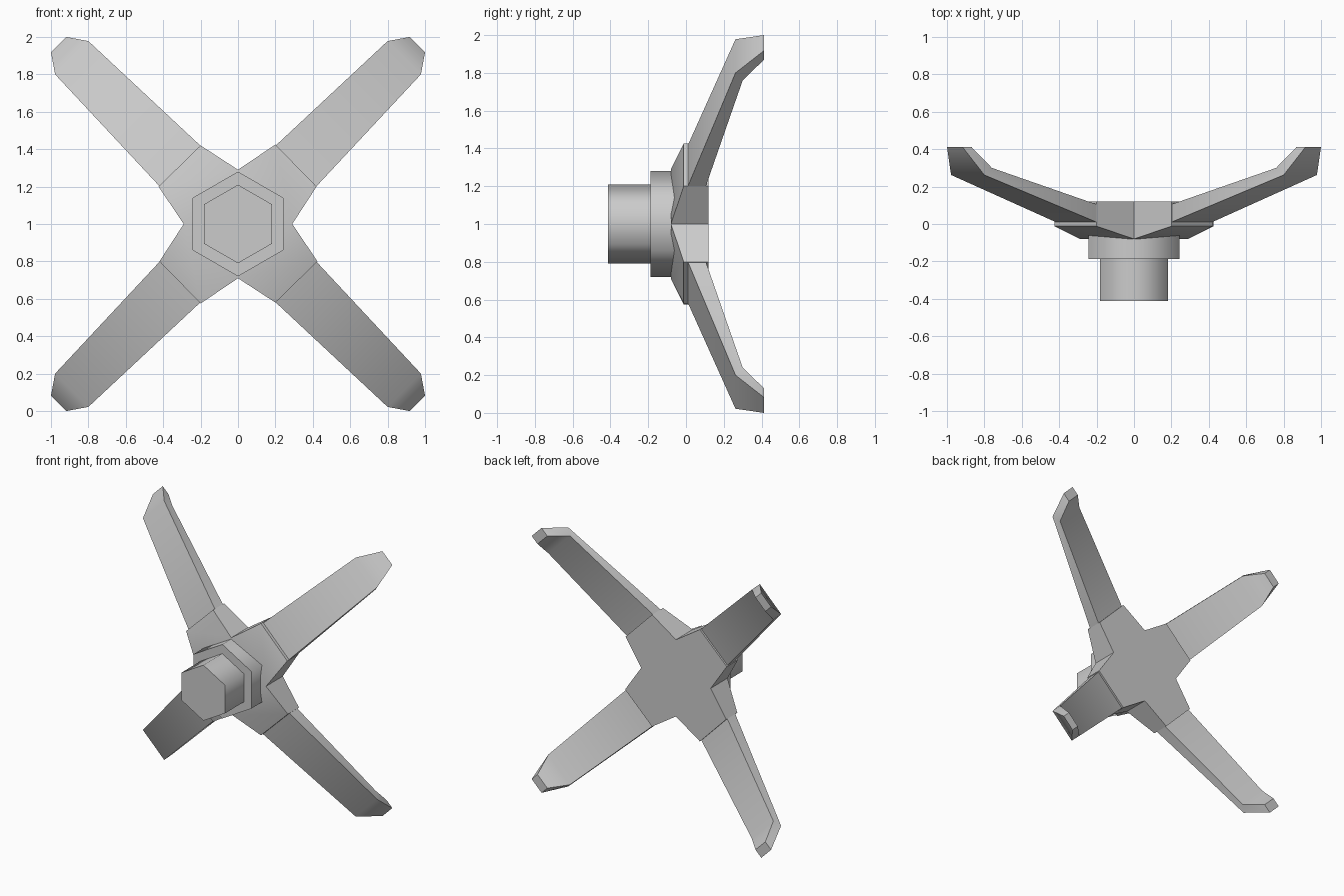
import bpy, bmesh, math
from mathutils import Vector

if "Cube" in bpy.data.objects:
    bpy.data.objects.remove(bpy.data.objects["Cube"])

CZ = 1.0   # height of the hub axis


def make(name, verts, faces, angle, mirror=False):
    bm = bmesh.new()
    vs = [bm.verts.new(Vector(v)) for v in verts]
    for f in faces:
        bm.faces.new([vs[i] for i in f])
    bmesh.ops.recalc_face_normals(bm, faces=bm.faces)
    me = bpy.data.meshes.new(name)
    bm.to_mesh(me)
    bm.free()
    ob = bpy.data.objects.new(name, me)
    bpy.context.collection.objects.link(ob)
    ob.location.z = CZ
    bpy.ops.object.select_all(action='DESELECT')
    ob.select_set(True)
    bpy.context.view_layer.objects.active = ob
    bpy.ops.object.shade_smooth_by_angle(angle=math.radians(angle))
    if mirror:
        m = ob.modifiers.new("mirror", 'MIRROR')
        m.use_axis = (True, False, True)
        m.use_mirror_merge = False
    return ob


def hex_prism(name, r, y0, y1):
    ring = [(r * math.sin(i * math.pi / 3), r * math.cos(i * math.pi / 3)) for i in range(6)]
    verts = [(x, y, z) for y in (y0, y1) for x, z in ring]
    faces = [range(6), range(6, 12)]
    faces += [(i, (i + 1) % 6, (i + 1) % 6 + 6, i + 6) for i in range(6)]
    make(name, verts, faces, 65)


# hexagonal shaft and collar
hex_prism("shaft", 0.21, -0.413, -0.18)
hex_prism("collar", 0.28, -0.187, -0.04)

# four-armed hub plate: notch corners sit forward, arm ends slope back
star = []
for k in range(4):
    c, s = (1, 0, -1, 0)[k], (0, 1, 0, -1)[k]
    for x, z, y in ((0.29, 0, -0.08), (0.42, 0.20, -0.012), (0.20, 0.425, -0.012)):
        star.append((x * c - z * s, y, x * s + z * c))
n = len(star)
verts = star + [(x, 0.12, z) for x, y, z in star]
faces = [range(n, 2 * n), (0, 3, 6, 9)]
faces += [(i, i + 1, i + 2, (i + 3) % n) for i in range(0, n, 3)]
faces += [(i, (i + 1) % n, (i + 1) % n + n, i + n) for i in range(n)]
make("hub_plate", verts, faces, 45)

# bent tapering arm: stations of (narrow coord, wide coord, y) front and back
stations = [((0.20, 0.418, 0.01), (0.20, 0.418, 0.105)),
            ((0.80, 0.978, 0.262), (0.76, 0.94, 0.30)),
            ((0.918, 1.0, 0.413), (0.87, 0.952, 0.413))]
verts = []
for (a, b, y), (c, d, w) in stations:
    verts += [(a, y, b), (b, y, a), (d, w, c), (c, w, d)]
faces = [(0, 1, 2, 3), (8, 9, 10, 11)]
for s in (0, 4):
    faces += [(s + i, s + (i + 1) % 4, s + 4 + (i + 1) % 4, s + 4 + i) for i in range(4)]
make("arms", verts, faces, 45, mirror=True)
